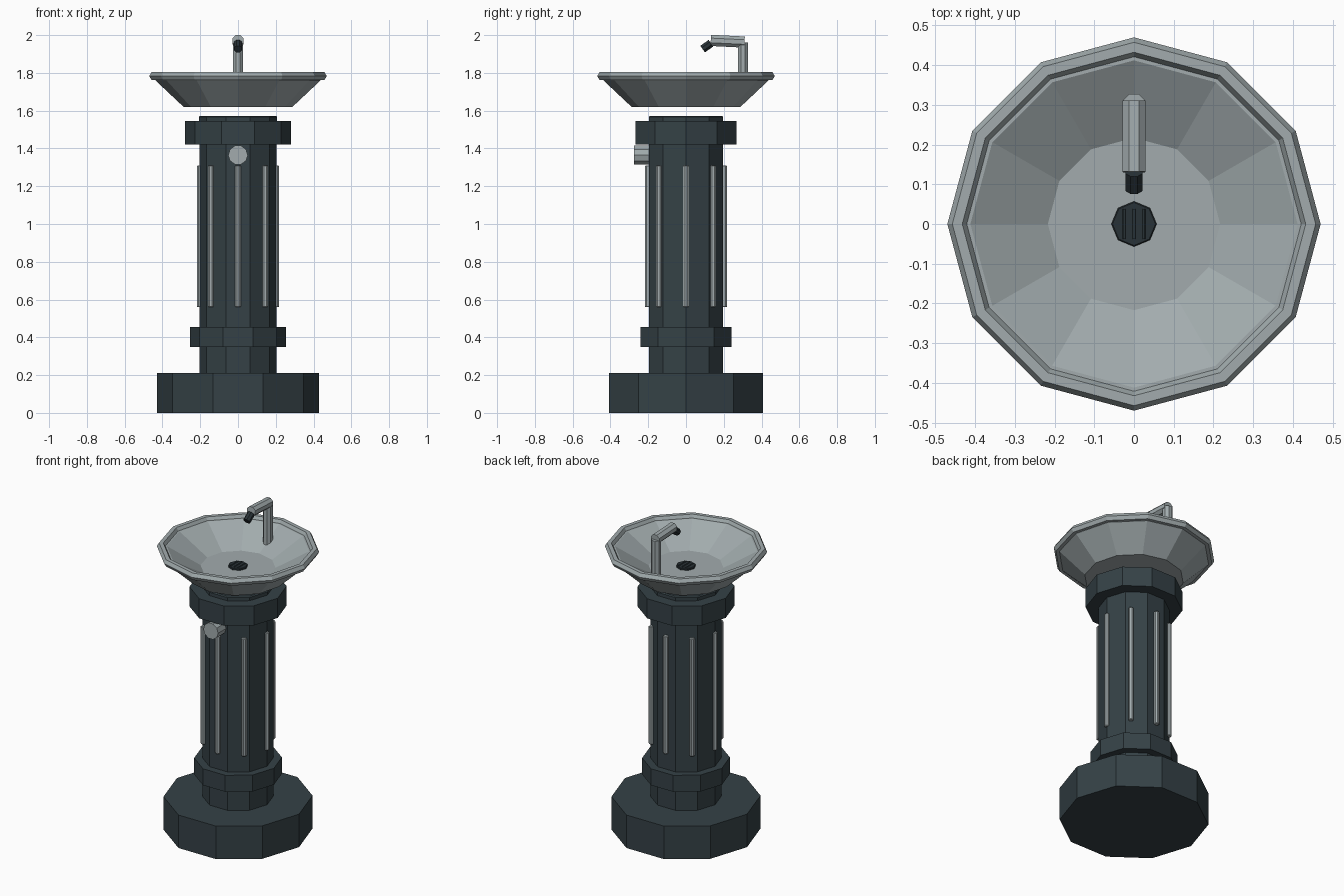
import bpy
import bmesh
from math import cos, sin, pi, radians
from mathutils import Vector

cube = bpy.data.objects.get("Cube")
if cube:
    bpy.data.objects.remove(cube, do_unlink=True)


def material(name, color):
    mat = bpy.data.materials.new(name)
    mat.use_nodes = True
    mat.diffuse_color = (*color, 1)
    mat.node_tree.nodes["Principled BSDF"].inputs["Base Color"].default_value = (*color, 1)
    return mat


iron = material("dark slate iron", (0.035, 0.053, 0.061))
steel = material("brushed steel", (0.36, 0.41, 0.42))
black = material("dark fitting", (0.022, 0.032, 0.038))


def finish(name, bm, mat):
    bmesh.ops.recalc_face_normals(bm, faces=bm.faces)
    mesh = bpy.data.meshes.new(name)
    bm.to_mesh(mesh)
    bm.free()
    mesh.materials.append(mat)
    obj = bpy.data.objects.new(name, mesh)
    bpy.context.collection.objects.link(obj)
    return obj


def lathe(name, profile, sides, mat, closed=False):
    """Spin (radius, z) points around z; zero-radius ends become poles."""
    bm = bmesh.new()
    rings = []
    for r, z in profile:
        if r == 0:
            rings.append([bm.verts.new((0, 0, z))] * sides)
        else:
            rings.append([bm.verts.new((r * cos(2 * pi * i / sides), r * sin(2 * pi * i / sides), z))
                          for i in range(sides)])
    pairs = list(zip(rings, rings[1:]))
    if closed:
        pairs.append((rings[-1], rings[0]))
    for low, high in pairs:
        for i in range(sides):
            j = (i + 1) % sides
            corners = list(dict.fromkeys((low[i], low[j], high[j], high[i])))
            bm.faces.new(corners)
    return finish(name, bm, mat)


def prism(name, start, end, radius, sides, mat, turn=0, chamfer=0):
    """A flat-sided bar between two points, with optional chamfered ends."""
    start, end = Vector(start), Vector(end)
    axis = end - start
    length = axis.length
    profile = [(0, 0), (radius, 0), (radius, length), (0, length)]
    if chamfer:
        profile[1:3] = [(radius - chamfer, 0), (radius, chamfer),
                        (radius, length - chamfer), (radius - chamfer, length)]
    obj = lathe(name, profile, sides, mat)
    spin = axis.to_track_quat("Z", "Y").to_matrix().to_4x4()
    for v in obj.data.vertices:
        x, y, z = v.co
        v.co = spin @ Vector((x * cos(turn) - y * sin(turn), x * sin(turn) + y * cos(turn), z)) + start
    return obj


# Pedestal: ten-sided base, shaft and bands
for name, radius, low, high in (("base", 0.43, 0, 0.21),
                                ("column", 0.205, 0.2, 1.55),
                                ("lower_band", 0.253, 0.35, 0.455),
                                ("upper_band", 0.28, 1.42, 1.545)):
    prism(name, (0, 0, low), (0, 0, high), radius, 10, iron)
prism("column_cap", (0, 0, 1.53), (0, 0, 1.572), 0.207, 10, iron, chamfer=0.006)

# Trim rods around the column
for i in range(8):
    a = i * pi / 4
    x, y = 0.203 * cos(a), 0.203 * sin(a)
    prism(f"trim_rod_{i + 1}", (x, y, 0.56), (x, y, 1.31), 0.016, 8, steel, pi / 8, 0.004)

# Push button
prism("push_button", (0, -0.18, 1.365), (0, -0.274, 1.365), 0.052, 10, steel)

# Basin bowl and rolled rim
lathe("basin", [(0, 1.62), (0.288, 1.62), (0.437, 1.76), (0.43, 1.785),
                (0.412, 1.785), (0.217, 1.672), (0, 1.672)], 12, steel)
rim = [(0.445 + 0.025 * cos(k * pi / 3), 1.783 + 0.025 * sin(k * pi / 3)) for k in range(6)]
lathe("basin_rim", rim, 12, steel, closed=True)

# Drain with three raised bars
prism("drain", (0, 0, 1.665), (0, 0, 1.684), 0.057, 8, black, chamfer=0.003)
for i, x in enumerate((-0.025, 0, 0.025)):
    half = 0.038
    prism(f"drain_bar_{i + 1}", (x, -half, 1.685), (x, half, 1.685), 0.004, 6, iron)

# Faucet
prism("faucet_post", (0, 0.301, 1.66), (0, 0.301, 1.96), 0.029, 8, steel, radians(22.5))
prism("faucet_arm", (0, 0.31, 1.963), (0, 0.131, 1.972), 0.032, 8, steel, radians(22.5))
prism("faucet_nozzle", (0, 0.132, 1.957), (0, 0.088, 1.926), 0.023, 8, black, radians(22.5))
